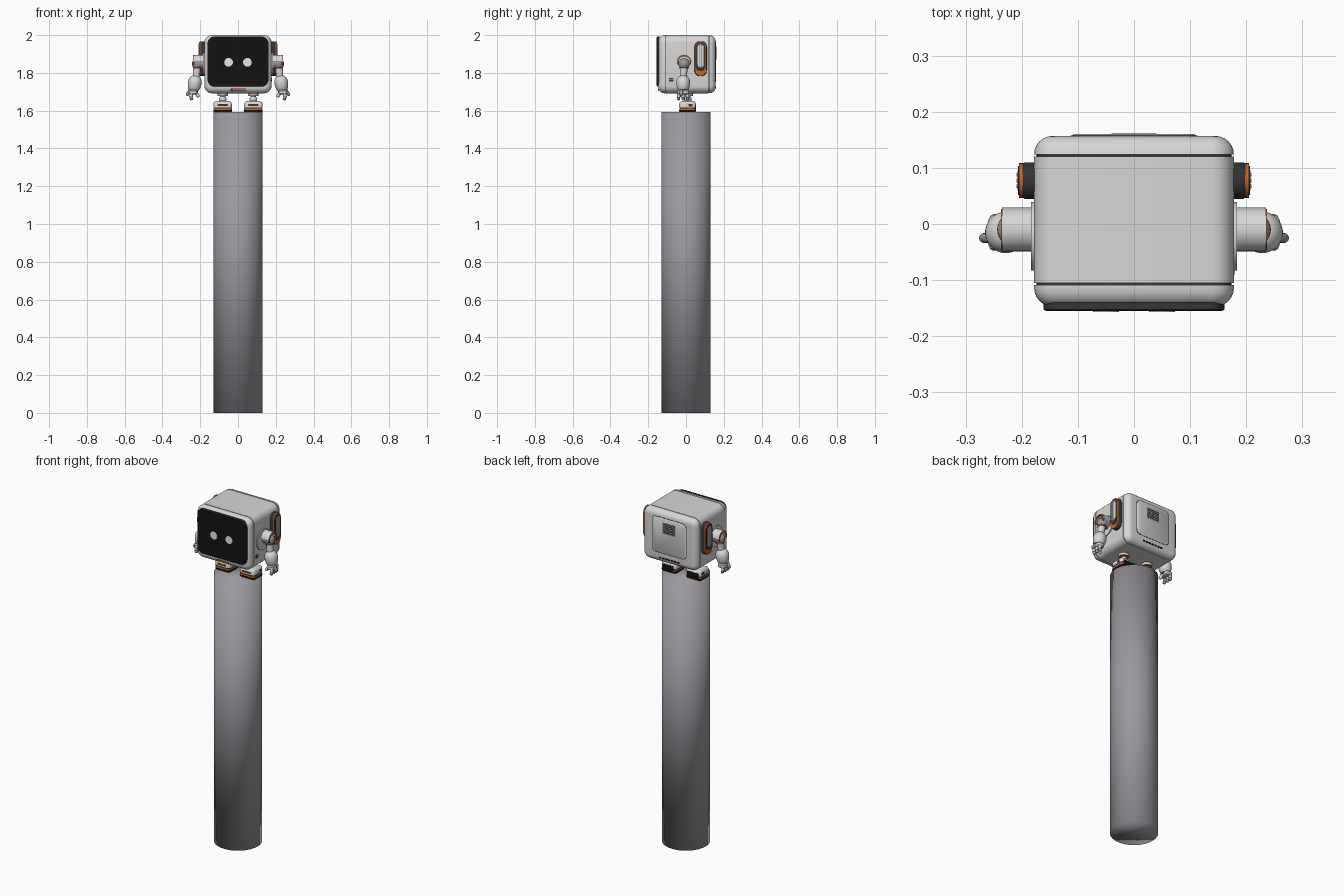
import bpy, bmesh, math
from mathutils import Vector

cube = bpy.data.objects.get("Cube")
if cube:
    bpy.data.objects.remove(cube, do_unlink=True)


def material(name, rgb):
    m = bpy.data.materials.new(name)
    m.use_nodes = True
    m.diffuse_color = (*rgb, 1)
    m.node_tree.nodes["Principled BSDF"].inputs["Base Color"].default_value = (*rgb, 1)
    return m


WHITE = material("shell white", (0.68, 0.68, 0.69))
STONE = material("pillar grey", (0.33, 0.32, 0.35))
BLACK = material("screen black", (0.006, 0.006, 0.007))
DARK = material("dark trim", (0.035, 0.035, 0.038))
ORANGE = material("orange trim", (0.62, 0.13, 0.02))
GREY = material("joint grey", (0.32, 0.32, 0.33))
EYE = material("eye white", (0.8, 0.8, 0.8))


def finish(name, bm, mats, angle=35, rule=None):
    """Clean normals, smooth with sharp creases, colour faces by a rule."""
    bmesh.ops.recalc_face_normals(bm, faces=bm.faces)
    for f in bm.faces:
        f.smooth = True
        if rule:
            f.material_index = rule(f)
    for e in bm.edges:
        if len(e.link_faces) == 2:
            e.smooth = e.calc_face_angle(0) < math.radians(angle)
    me = bpy.data.meshes.new(name)
    bm.to_mesh(me)
    bm.free()
    for m in mats:
        me.materials.append(m)
    ob = bpy.data.objects.new(name, me)
    bpy.context.collection.objects.link(ob)
    return ob


def skin(rings, cap=True, close=False):
    """Bridge point rings into a surface."""
    bm = bmesh.new()
    loops = [[bm.verts.new(p) for p in ring] for ring in rings]
    pairs = list(zip(loops, loops[1:]))
    if close:
        pairs.append((loops[-1], loops[0]))
    for a, b in pairs:
        for i in range(len(a)):
            j = (i + 1) % len(a)
            bm.faces.new((a[i], a[j], b[j], b[i]))
    if cap:
        bm.faces.new(loops[0])
        bm.faces.new(loops[-1])
    return bm


def loft(name, mat, axis, center, half, r, sections, rule=None):
    """Rounded rectangle swept along an axis; sections are (position, inset)."""
    rings = []
    for pos, inset in sections:
        w, h = half[0] - inset, half[1] - inset
        rad = max(r - inset, 0.002)
        ring = []
        for k, (sx, sy) in enumerate(((1, 1), (-1, 1), (-1, -1), (1, -1))):
            for i in range(7):
                a = math.radians(90 * k + 15 * i)
                u = center[0] + sx * (w - rad) + rad * math.cos(a)
                v = center[1] + sy * (h - rad) + rad * math.sin(a)
                ring.append({"x": (pos, u, v), "y": (u, pos, v), "z": (u, v, pos)}[axis])
        rings.append(ring)
    mats = mat if isinstance(mat, list) else [mat]
    return finish(name, skin(rings), mats, rule=rule)


def lathe(name, mat, p0, p1, profile, n=28, angle=35, tube=False, cut_z=None):
    """Round part along p0-p1; profile is (fraction, radius)."""
    p0, p1 = Vector(p0), Vector(p1)
    q = (p1 - p0).to_track_quat("Z", "Y")
    rings = [[p0.lerp(p1, t) + q @ Vector((r * math.cos(math.tau * i / n),
                                           r * math.sin(math.tau * i / n), 0))
              for i in range(n)] for t, r in profile]
    bm = skin(rings, cap=not tube, close=tube)
    if cut_z is not None:
        bmesh.ops.bisect_plane(bm, geom=bm.verts[:] + bm.edges[:] + bm.faces[:],
                               plane_co=(0, 0, cut_z), plane_no=(0, 0, 1), clear_inner=True)
    return finish(name, bm, [mat], angle)


def rod(name, mat, p0, p1, r, r2=None):
    return lathe(name, mat, p0, p1, [(0, r), (1, r if r2 is None else r2)])


def ball(name, mat, c, r):
    steps = [math.pi * (i + 0.1) / 12.2 for i in range(13)]
    c, up = Vector(c), Vector((0, 0, r))
    return lathe(name, mat, c - up, c + up,
                 [((1 - math.cos(a)) / 2, r * math.sin(a)) for a in steps])


def capsule(name, mat, p0, p1, r):
    return lathe(name, mat, p0, p1, [(0, r * .4), (.08, r * .8), (.2, r),
                                     (.8, r), (.92, r * .8), (1, r * .4)], n=12, angle=60)


def plate(name, mat, axis, center, half, r, a, b):
    return loft(name, mat, axis, center, half, r, [(a, 0), (b, 0)])


# Pillar, smooth across its rims
lathe("pillar", STONE, (0, 0, 0), (0, 0, 1.592), [(0, .13), (1, .13)], n=48, angle=180)

# Body shell with rounded ends and two dark seam grooves
ROUND = .033
FRONT, BACK = -.147, .157
arc = [(ROUND * (1 - math.cos(math.radians(a))), ROUND * (1 - math.sin(math.radians(a))))
       for a in range(0, 91, 15)]
seams = []
for y in (-.107, .122):
    seams += [(y - .002, 0), (y - .002, .004), (y + .002, .004), (y + .002, 0)]
sections = [(FRONT + d, i) for d, i in arc] + seams + [(BACK - d, i) for d, i in reversed(arc)]


def seam_rule(f):
    y = f.calc_center_median().y
    return int(min(abs(y + .107), abs(y - .122)) < .001)


loft("body_shell", [WHITE, DARK], "y", (0, 1.846), (.178, .154), .04, sections, seam_rule)

# Face screen, eyes and chin strip
loft("screen_rim", DARK, "y", (0, 1.86), (.161, .132), .036,
     [(-.14, 0), (-.152, 0), (-.154, .002)])
plate("screen", BLACK, "y", (0, 1.86), (.157, .128), .033, -.15, -.155)
for s in (-1, 1):
    rod("eye", EYE, (s * .05, -.154, 1.856), (s * .05, -.1565, 1.856), .023)
plate("chin_slot", DARK, "y", (0, 1.712), (.04, .006), .004, -.13, -.1465)
plate("chin_strip", ORANGE, "y", (.005, 1.712), (.032, .004), .003, -.13, -.148)

# Back hatch, grille and lower vent slots
plate("hatch_groove", DARK, "y", (0, 1.858), (.113, .107), .026, .15, .1576)
loft("hatch", WHITE, "y", (0, 1.858), (.11, .104), .024, [(.15, 0), (.158, 0), (.16, .003)])
plate("grille", GREY, "y", (0, 1.905), (.042, .034), .004, .155, .1605)
for i in range(6):
    plate("grille_bar", DARK, "y", (0, 1.88 + i * .01), (.04, .0028), .002, .155, .161)
for i in range(7):
    plate("vent_slot", BLACK, "y", (-.06 + i * .02, 1.723), (.008, .005), .003, .14, .1578)

# Small panel mark on one side
for z in (1.756, 1.763, 1.77):
    plate("side_mark", DARK, "x", (-.078, z), (.013, .0024), .002, .17, .1795)

for s in (-1, 1):
    # Side pod: dark housing, orange rim, ribbed insert
    loft("pod_housing", DARK, "x", (.0775, 1.875), (.0325, .0925), .03,
         [(s * .17, 0), (s * .195, 0), (s * .2, .003)])
    plate("pod_rim", ORANGE, "x", (.0775, 1.875), (.031, .091), .03, s * .19, s * .205)
    plate("pod_face", DARK, "x", (.0775, 1.885), (.026, .076), .025, s * .19, s * .2065)
    plate("pod_insert", GREY, "x", (.0775, 1.89), (.018, .062), .016, s * .19, s * .208)
    for i in (-1, 0, 1):
        plate("pod_rib", WHITE, "x", (.0775 + i * .01, 1.89), (.0032, .055), .003,
              s * .2, s * .2095)

    # Shoulder: flange, arched cowl with orange lip, joint
    ay = -.01
    rod("shoulder_flange", WHITE, (s * .17, -.022, 1.846), (s * .184, -.022, 1.846), .061)
    rod("shoulder_axle", GREY, (s * .178, ay, 1.85), (s * .21, ay, 1.85), .028)
    lathe("shoulder_cowl", WHITE, (s * .178, ay, 1.857), (s * .235, ay, 1.857),
          [(0, .039), (1, .039), (1, .032), (0, .032)], tube=True, cut_z=1.857)
    lathe("cowl_lip", ORANGE, (s * .23, ay, 1.857), (s * .237, ay, 1.857),
          [(0, .037), (1, .037), (1, .031), (0, .031)], tube=True, cut_z=1.845)
    ball("shoulder_joint", GREY, (s * .214, ay, 1.848), .03)

    # Arm
    hy = -.015
    rod("upper_arm", WHITE, (s * .215, ay, 1.845), (s * .223, hy, 1.765), .021, .018)
    rod("arm_band", ORANGE, (s * .2155, ay, 1.828), (s * .216, ay, 1.821), .0235)
    lathe("forearm", WHITE, (s * .223, hy, 1.785), (s * .235, hy, 1.708),
          [(0, .014), (.07, .025), (.25, .034), (.45, .037), (.75, .034), (.95, .029), (1, .025)])
    rod("wrist", DARK, (s * .234, hy, 1.712), (s * .236, hy, 1.702), .023)

    # Hand with three fingers and a thumb
    loft("palm", WHITE, "z", (s * .238, hy), (.022, .031), .012,
         [(1.71, .005), (1.704, 0), (1.69, 0), (1.685, .004)])
    for i in (-1, 0, 1):
        y = hy + i * .021
        ball("knuckle", GREY, (s * .245, y, 1.689), .0105)
        capsule("finger", WHITE, (s * .246, y, 1.692), (s * .25, y + i * .003, 1.668), .0095)
        capsule("fingertip", GREY, (s * .25, y + i * .003, 1.674),
                (s * .243, y + i * .003, 1.656), .0085)
    capsule("thumb", WHITE, (s * .225, hy - .012, 1.7), (s * .208, hy - .02, 1.672), .0095)
    capsule("hand_guard", GREY, (s * .25, hy - .01, 1.712), (s * .272, hy - .01, 1.68), .009)

    # Leg
    x, y = s * .081, .01
    rod("hip_collar", WHITE, (x, y, 1.7), (x, y, 1.68), .032, .026)
    rod("leg", GREY, (x, y, 1.685), (x, y, 1.64), .014)
    ball("ankle", WHITE, (x, y, 1.66), .02)
    rod("ankle_band", ORANGE, (x, y, 1.681), (x, y, 1.677), .0275)

    # Foot: layered sole and shell
    fc = (x, .008)
    loft("foot_sole", BLACK, "z", fc, (.049, .044), .014, [(1.592, .002), (1.595, 0), (1.603, 0)])
    plate("foot_band", ORANGE, "z", fc, (.0485, .0435), .014, 1.602, 1.612)
    plate("foot_gap", DARK, "z", fc, (.046, .041), .014, 1.611, 1.622)
    loft("foot_shell", WHITE, "z", fc, (.049, .044), .016,
         [(1.618, 0), (1.637, 0), (1.645, .004), (1.65, .013)])
    plate("heel_pad", BLACK, "y", (x, 1.616), (.036, .018), .004, .045, .0535)
    plate("foot_mark", DARK, "x", (.024, 1.629), (.01, .007), .003, s * .12, s * .131)
    plate("toe_mark", DARK, "y", (x, 1.629), (.028, .005), .003, -.03, -.0368)
